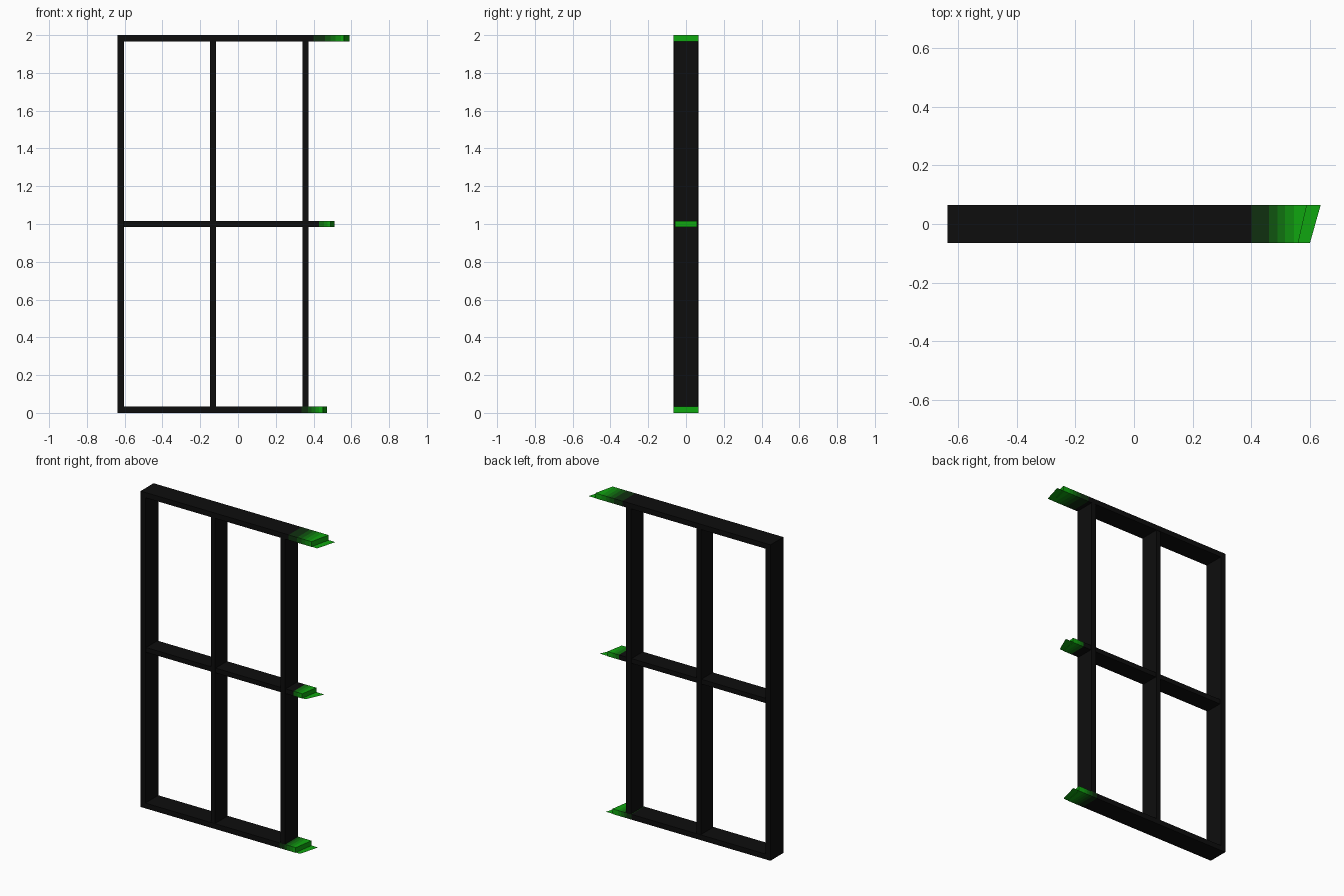
import bpy
import bmesh

old = bpy.data.objects.get("Cube")
if old:
    bpy.data.objects.remove(old, do_unlink=True)


def material(name, rgb):
    m = bpy.data.materials.new(name)
    m.use_nodes = True
    m.diffuse_color = (*rgb, 1)
    m.node_tree.nodes["Principled BSDF"].inputs["Base Color"].default_value = (*rgb, 1)
    return m


# Black frame fading through darker greens to bright green
MATS = [material("black", (0.004, 0.004, 0.004))]
for label, g in (("darkest green", 0.03), ("dark green", 0.09), ("middle green", 0.17),
                 ("light green", 0.27), ("bright green", 0.38)):
    MATS.append(material(label, (0.005, g, 0.005)))


def finish(name, bm):
    bmesh.ops.recalc_face_normals(bm, faces=bm.faces)
    me = bpy.data.meshes.new(name)
    bm.to_mesh(me)
    bm.free()
    for m in MATS:
        me.materials.append(m)
    ob = bpy.data.objects.new(name, me)
    bpy.context.collection.objects.link(ob)
    return ob


def bar(name, xs, z0, z1, depth, bands=(0,), slant=0.0):
    """Box along x, split into colour bands; the last end can slant back."""
    bm = bmesh.new()
    rings = []
    for i, x in enumerate(xs):
        back = x + (slant if i == len(xs) - 1 else 0)
        rings.append([bm.verts.new(p) for p in (
            (x, -depth, z0), (back, depth, z0), (back, depth, z1), (x, -depth, z1))])
    for a, b, band in zip(rings, rings[1:], bands):
        for k in range(4):
            n = (k + 1) % 4
            bm.faces.new((a[k], a[n], b[n], b[k])).material_index = band
    bm.faces.new(rings[0]).material_index = bands[0]
    bm.faces.new(rings[-1]).material_index = bands[-1]
    return finish(name, bm)


def splinter(name, x0, front, back, z, depth):
    """Flat slanted sheet sticking out of a broken end."""
    bm = bmesh.new()
    f = bm.faces.new([bm.verts.new(p) for p in (
        (x0, -depth, z), (front, -depth, z), (back, depth, z), (x0, depth, z))])
    f.material_index = len(MATS) - 1
    finish(name, bm)


D = 0.065

# Uprights
for name, x0, x1, depth in (("right_upright", -0.637, -0.604, D),
                            ("middle_upright", -0.147, -0.117, 0.062),
                            ("left_upright", 0.342, 0.374, D - 0.001)):
    bar(name, (x0, x1), 0.033, 1.967, depth)

# Rails with fading, broken ends
bar("top_rail", (-0.637, 0.40, 0.46, 0.49, 0.515, 0.545, 0.56),
    1.967, 2.0, D, (0, 1, 2, 3, 4, 5), 0.03)
splinter("top_splinter", 0.54, 0.60, 0.637, 1.968, D)

bar("middle_rail", (-0.604, 0.43, 0.455, 0.475, 0.49),
    0.985, 1.015, 0.057, (0, 3, 4, 5), 0.02)
splinter("middle_splinter", 0.47, 0.515, 0.565, 0.987, 0.057)

bar("bottom_rail", (-0.637, 0.335, 0.37, 0.39, 0.41, 0.43, 0.45),
    0.0, 0.033, D, (0, 1, 2, 3, 4, 5), 0.02)
splinter("bottom_splinter", 0.43, 0.48, 0.515, 0.002, D)
